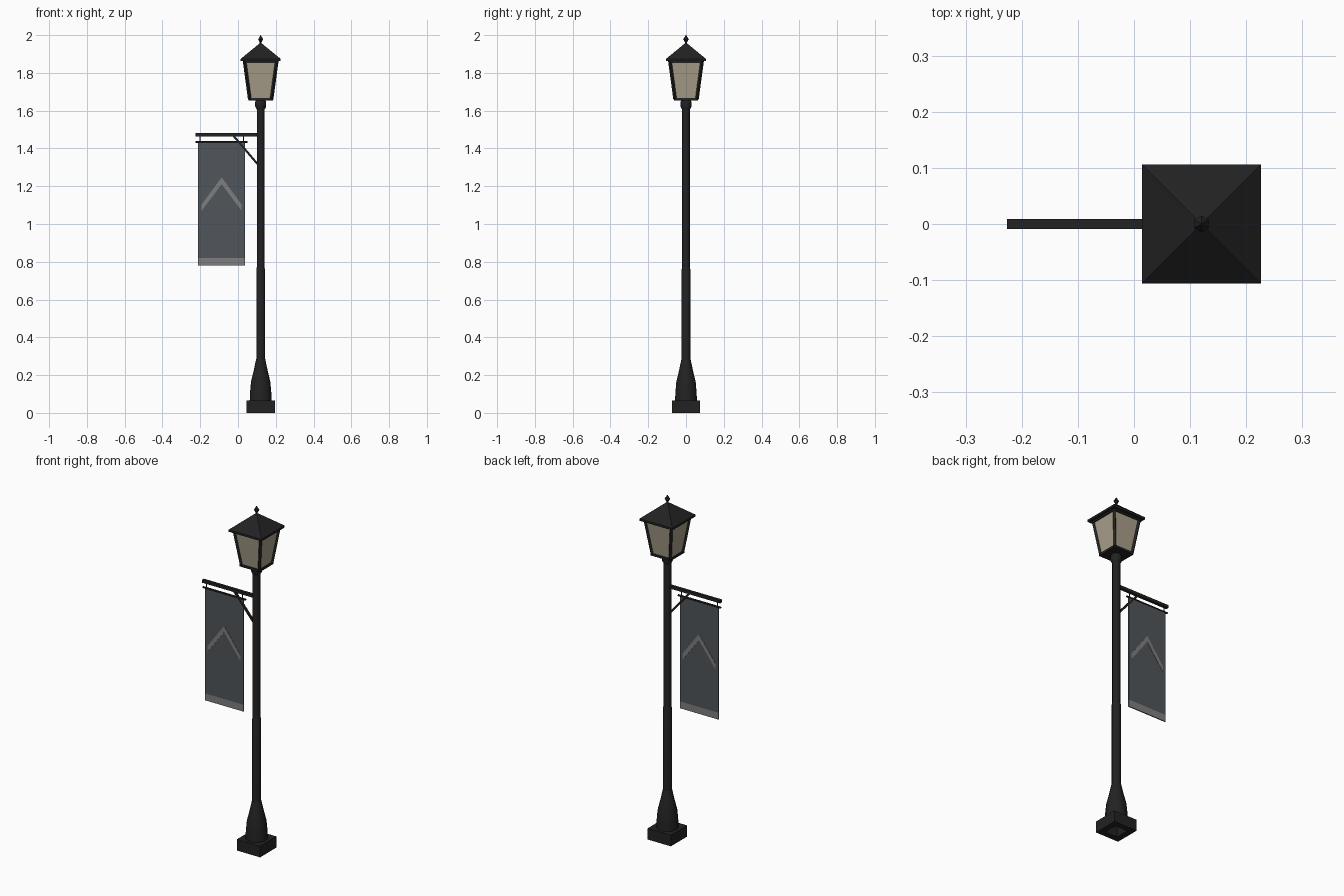
import bpy
import bmesh
from math import pi, sqrt
from mathutils import Matrix, Vector

cube = bpy.data.objects.get("Cube")
if cube:
    bpy.data.objects.remove(cube)

PX = 0.12  # post axis


def material(name, r, g, b):
    m = bpy.data.materials.new(name)
    m.use_nodes = True
    m.diffuse_color = (r, g, b, 1)
    bsdf = m.node_tree.nodes["Principled BSDF"]
    bsdf.inputs["Base Color"].default_value = (r, g, b, 1)
    bsdf.inputs["Roughness"].default_value = 0.8
    return m


METAL = material("black metal", 0.016, 0.016, 0.016)
GLASS = material("warm glass", 0.40, 0.35, 0.26)
CLOTH = material("slate cloth", 0.082, 0.091, 0.102)
TRIM = material("grey trim", 0.21, 0.21, 0.21)


def finish(name, bm, mat):
    bmesh.ops.recalc_face_normals(bm, faces=bm.faces)
    mesh = bpy.data.meshes.new(name)
    bm.to_mesh(mesh)
    bm.free()
    mesh.materials.append(mat)
    ob = bpy.data.objects.new(name, mesh)
    bpy.context.collection.objects.link(ob)
    return ob


def lathe(name, profile, sides, mat=METAL, closed=False, smooth=False):
    """Stack of rings (radius, z) on the post axis; four sides give a square of half-width radius."""
    bm = bmesh.new()
    rings = []
    for r, z in profile:
        r = r * sqrt(2) if sides == 4 else r
        rot = [Matrix.Rotation(2 * pi * (i + 0.5) / sides, 3, "Z") for i in range(sides)]
        rings.append([bm.verts.new(m @ Vector((r, 0, 0)) + Vector((PX, 0, z))) for m in rot])
    pairs = list(zip(rings, rings[1:]))
    if closed:
        pairs.append((rings[-1], rings[0]))
    else:
        bm.faces.new(rings[0])
        bm.faces.new(rings[-1])
    for a, b in pairs:
        for i in range(sides):
            j = (i + 1) % sides
            bm.faces.new((a[i], a[j], b[j], b[i]))
    bmesh.ops.remove_doubles(bm, verts=bm.verts, dist=0.00001)
    ob = finish(name, bm, mat)
    if smooth:
        bpy.ops.object.select_all(action="DESELECT")
        ob.select_set(True)
        bpy.context.view_layer.objects.active = ob
        bpy.ops.object.shade_smooth_by_angle(angle=0.6)
    return ob


def bar(name, start, end, radius, sides=4, mat=METAL):
    """Straight bar between two points."""
    a, b = Vector(start), Vector(end)
    d = b - a
    r = radius * sqrt(2) if sides == 4 else radius
    place = Matrix.Translation((a + b) / 2) @ d.to_track_quat("Z", "Y").to_matrix().to_4x4()
    bm = bmesh.new()
    bmesh.ops.create_cone(bm, cap_ends=True, segments=sides, radius1=r, radius2=r, depth=d.length,
                          matrix=place @ Matrix.Rotation(pi / sides, 4, "Z"))
    return finish(name, bm, mat)


def plate(name, outline, thickness, mat):
    """Flat xz outline extruded evenly about y = 0."""
    bm = bmesh.new()
    face = bm.faces.new([bm.verts.new((x, -thickness / 2, z)) for x, z in outline])
    ext = bmesh.ops.extrude_face_region(bm, geom=[face])["geom"]
    moved = [v for v in ext if isinstance(v, bmesh.types.BMVert)]
    bmesh.ops.translate(bm, verts=moved, vec=(0, thickness, 0))
    return finish(name, bm, mat)


# Base block, hollow underneath
lathe("base_block", [(0.075, 0), (0.075, 0.065), (0.04, 0.065), (0.04, 0)], 4, closed=True)

# Flared foot and stepped pole
lathe("flared_foot", [(0.06, 0.064), (0.058, 0.11), (0.053, 0.165), (0.038, 0.225), (0.025, 0.285)],
      12, smooth=True)
lathe("lower_pole", [(0.024, 0.28), (0.024, 0.76), (0.021, 0.77)], 12, smooth=True)
lathe("upper_pole", [(0.021, 0.76), (0.021, 1.62)], 12, smooth=True)
lathe("collar", [(0.021, 1.605), (0.03, 1.622), (0.03, 1.645), (0.024, 1.66)], 12, smooth=True)

# Lantern body
lathe("lantern_floor", [(0.064, 1.655), (0.064, 1.668)], 4)
lathe("lantern_glass", [(0.058, 1.665), (0.086, 1.868)], 4, GLASS)
lathe("lantern_top_rail", [(0.09, 1.853), (0.092, 1.867)], 4)
for sx in (-1, 1):
    for sy in (-1, 1):
        bar("lantern_corner_post", (PX + sx * 0.058, sy * 0.058, 1.66),
            (PX + sx * 0.086, sy * 0.086, 1.867), 0.0065)

# Roof and finial
lathe("roof", [(0.106, 1.862), (0.106, 1.874), (0.006, 1.956)], 4)
lathe("finial", [(0.006, 1.95), (0.006, 1.963), (0.015, 1.978), (0.001, 2.0)], 6)

# Banner bracket
bar("banner_arm", (-0.226, 0, 1.472), (PX, 0, 1.472), 0.0085)
bar("arm_brace", (-0.025, 0, 1.468), (0.108, 0, 1.312), 0.0055)
bar("banner_rod", (-0.225, 0, 1.435), (0.05, 0, 1.435), 0.0055, 8)
for x in (-0.202, 0.03):
    bar("rod_hanger", (x, 0, 1.433), (x, 0, 1.468), 0.003, 6)

# Banner cloth with hem band and chevron
L, R, MID = -0.211, 0.038, -0.0865
plate("banner_cloth", [(L, 0.82), (R, 0.82), (R, 1.433), (L, 1.433)], 0.006, CLOTH)
plate("banner_hem", [(L, 0.78), (R, 0.78), (R, 0.82), (L, 0.82)], 0.006, TRIM)
W = 0.106
plate("banner_chevron", [(MID - W, 1.07), (MID, 1.21), (MID + W, 1.07),
                         (MID + W, 1.103), (MID, 1.247), (MID - W, 1.103)], 0.009, TRIM)
